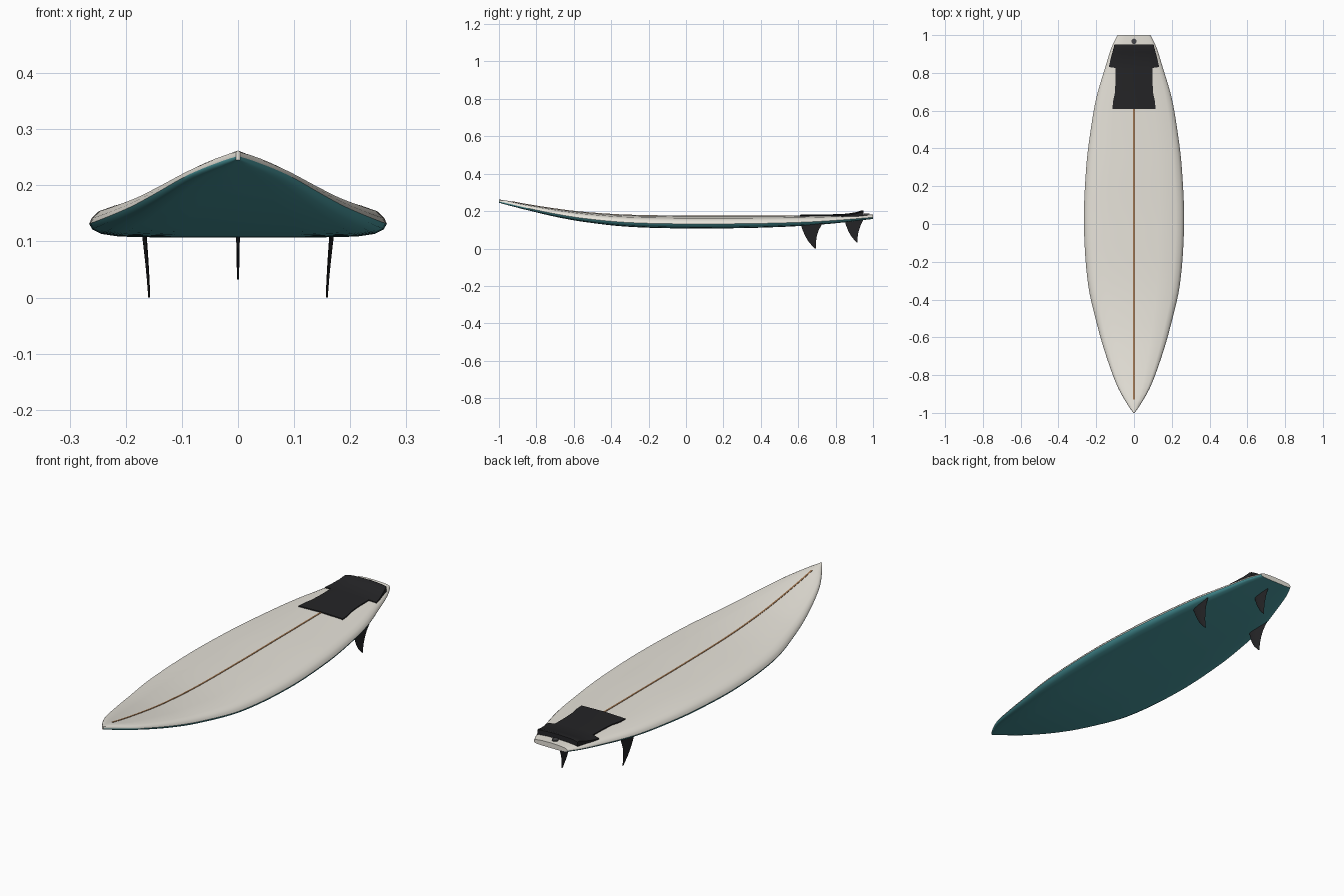
import bpy, bmesh, math

if "Cube" in bpy.data.objects:
    bpy.data.objects.remove(bpy.data.objects["Cube"])

def material(name, rgb):
    m = bpy.data.materials.new(name)
    m.diffuse_color = (*rgb, 1)
    m.use_nodes = True
    m.node_tree.nodes["Principled BSDF"].inputs["Base Color"].default_value = m.diffuse_color
    return m

CREAM = material("cream", (0.80, 0.77, 0.70))
TEAL = material("teal", (0.07, 0.33, 0.36))
BLACK = material("black", (0.018, 0.018, 0.02))
GREY = material("dark_grey", (0.06, 0.06, 0.065))
WOOD = material("wood", (0.35, 0.18, 0.08))

# Board stations: y, half width, bottom z, deck z
STATIONS = [(-1.0, 0.004, 0.245, 0.262), (-0.95, 0.038, 0.231, 0.255),
            (-0.86, 0.088, 0.208, 0.238), (-0.7, 0.147, 0.17, 0.213),
            (-0.55, 0.191, 0.143, 0.195), (-0.32, 0.243, 0.117, 0.18),
            (0, 0.265, 0.107, 0.175), (0.3, 0.253, 0.109, 0.175),
            (0.5, 0.229, 0.115, 0.175), (0.67, 0.199, 0.124, 0.176),
            (0.83, 0.152, 0.138, 0.179), (0.94, 0.117, 0.151, 0.181),
            (1.0, 0.087, 0.158, 0.182)]
# Half cross-section: fraction of half width, fraction of thickness
SECTION = [(0, 0), (0.45, 0.0), (0.8, 0.03), (0.92, 0.1), (0.98, 0.22), (1, 0.36),
           (0.985, 0.5), (0.94, 0.68), (0.84, 0.82), (0.5, 0.95), (0, 1)]
DECK = list(reversed(SECTION[5:]))

def station(y):
    """Smooth (Hermite) interpolation of half width, bottom and deck."""
    S = STATIONS
    i = max(k for k in range(len(S) - 1) if S[k][0] <= y or k == 0)
    a, b = S[i], S[i + 1]
    p, n = S[max(i - 1, 0)], S[min(i + 2, len(S) - 1)]
    h = b[0] - a[0]
    t = (y - a[0]) / h
    out = []
    for c in (1, 2, 3):
        ma = (b[c] - p[c]) / (b[0] - p[0]) * h
        mb = (n[c] - a[c]) / (n[0] - a[0]) * h
        out.append((2*t**3 - 3*t*t + 1) * a[c] + (t**3 - 2*t*t + t) * ma
                   + (3*t*t - 2*t**3) * b[c] + (t**3 - t*t) * mb)
    return out

def deck_z(x, y):
    w, lo, hi = station(y)
    u = min(abs(x) / w, 1)
    for (u0, v0), (u1, v1) in zip(DECK, DECK[1:]):
        if u <= u1:
            return lo + (hi - lo) * (v0 + (v1 - v0) * (u - u0) / (u1 - u0))
    return lo

def loft(name, rings, mats, face_mat=lambda k: 0, angle=35):
    """Skin closed rings of equal length and cap both ends."""
    bm = bmesh.new()
    vs = [[bm.verts.new(p) for p in r] for r in rings]
    n = len(rings[0])
    for a, b in zip(vs, vs[1:]):
        for k in range(n):
            f = bm.faces.new((a[k], a[(k + 1) % n], b[(k + 1) % n], b[k]))
            f.material_index = face_mat(k)
    bm.faces.new(vs[0])
    bm.faces.new(vs[-1])
    bmesh.ops.recalc_face_normals(bm, faces=bm.faces)
    me = bpy.data.meshes.new(name)
    bm.to_mesh(me)
    bm.free()
    for m in mats:
        me.materials.append(m)
    ob = bpy.data.objects.new(name, me)
    bpy.context.collection.objects.link(ob)
    bpy.ops.object.select_all(action='DESELECT')
    ob.select_set(True)
    bpy.context.view_layer.objects.active = ob
    bpy.ops.object.shade_smooth_by_angle(angle=math.radians(angle))
    return ob

# Board: teal bottom and lower rail, cream deck
outline = SECTION + [(-u, v) for u, v in reversed(SECTION[1:-1])]
rings = []
for i in range(61):
    y = -1 + 2 * i / 60
    w, lo, hi = station(y)
    rings.append([(u * w, y, lo + (hi - lo) * v) for u, v in outline])
n = len(outline)
loft("board", rings, [CREAM, TEAL], lambda k: int(k < 5 or k >= n - 5))

def deck_strip(name, rows, mat, cols, depth):
    """Sheet on the deck; rows are (y, half width, lift)."""
    rings = []
    for y, w, lift in rows:
        xs = [w * (2 * c / cols - 1) for c in range(cols + 1)]
        rings.append([(x, y, deck_z(x, y) + lift) for x in xs] +
                     [(x, y, deck_z(x, y) - depth) for x in reversed(xs)])
    return loft(name, rings, [mat])

# Wooden stringer along the deck
deck_strip("stringer", [(-0.93 + 1.58 * i / 40, 0.004, 0.0015) for i in range(41)],
           WOOD, 2, 0.004)

# Traction pad with side wings and raised tail kick
deck_strip("traction_pad",
           [(0.61, 0.114, 0.005), (0.65, 0.111, 0.005), (0.69, 0.102, 0.005),
            (0.75, 0.098, 0.005), (0.826, 0.098, 0.005), (0.831, 0.133, 0.005),
            (0.87, 0.125, 0.008), (0.91, 0.114, 0.014), (0.94, 0.106, 0.023),
            (0.95, 0.104, 0.022)], BLACK, 10, 0.003)

# Leash plug
bpy.ops.mesh.primitive_cylinder_add(vertices=24, radius=0.014, depth=0.014,
                                    location=(0, 0.967, 0.18))
plug = bpy.context.object
plug.name = "leash_plug"
plug.data.materials.append(GREY)
bpy.ops.object.shade_smooth_by_angle(angle=math.radians(35))

def fin(name, levels, x_base, x_tip, toe):
    """Foiled fin; levels are (z, leading y, trailing y) from base to tip."""
    rings = []
    z0, z1 = levels[0][0], levels[-1][0]
    y_mid = (levels[0][1] + levels[0][2]) / 2
    for z, ya, yb in levels:
        f = (z0 - z) / (z0 - z1)
        xc = x_base + (x_tip - x_base) * f
        t = 0.0045 * (1 - 0.6 * f)
        foil = [(0, 0), (0.12, 0.65), (0.35, 1), (0.7, 0.6), (1, 0.05),
                (0.7, -0.6), (0.35, -1), (0.12, -0.65)]
        rings.append([(xc + t * s + toe * (ya + (yb - ya) * c - y_mid),
                       ya + (yb - ya) * c, z) for c, s in foil])
    return loft(name, rings, [BLACK], angle=40)

# Two toed-in side fins and a centre fin
SIDE = [(0.145, 0.608, 0.735), (0.125, 0.615, 0.724), (0.095, 0.625, 0.708),
        (0.065, 0.638, 0.699), (0.035, 0.656, 0.695), (0.012, 0.677, 0.695),
        (0.0, 0.689, 0.695)]
CENTRE = [(0.168, 0.842, 0.955), (0.15, 0.848, 0.946), (0.12, 0.857, 0.932),
          (0.09, 0.869, 0.922), (0.062, 0.886, 0.918), (0.042, 0.903, 0.918),
          (0.032, 0.912, 0.918)]
for label, s in (("left", -1), ("right", 1)):
    fin(label + "_side_fin", SIDE, s * 0.171, s * 0.157, s * 0.06)
fin("centre_fin", CENTRE, 0, 0, 0)
